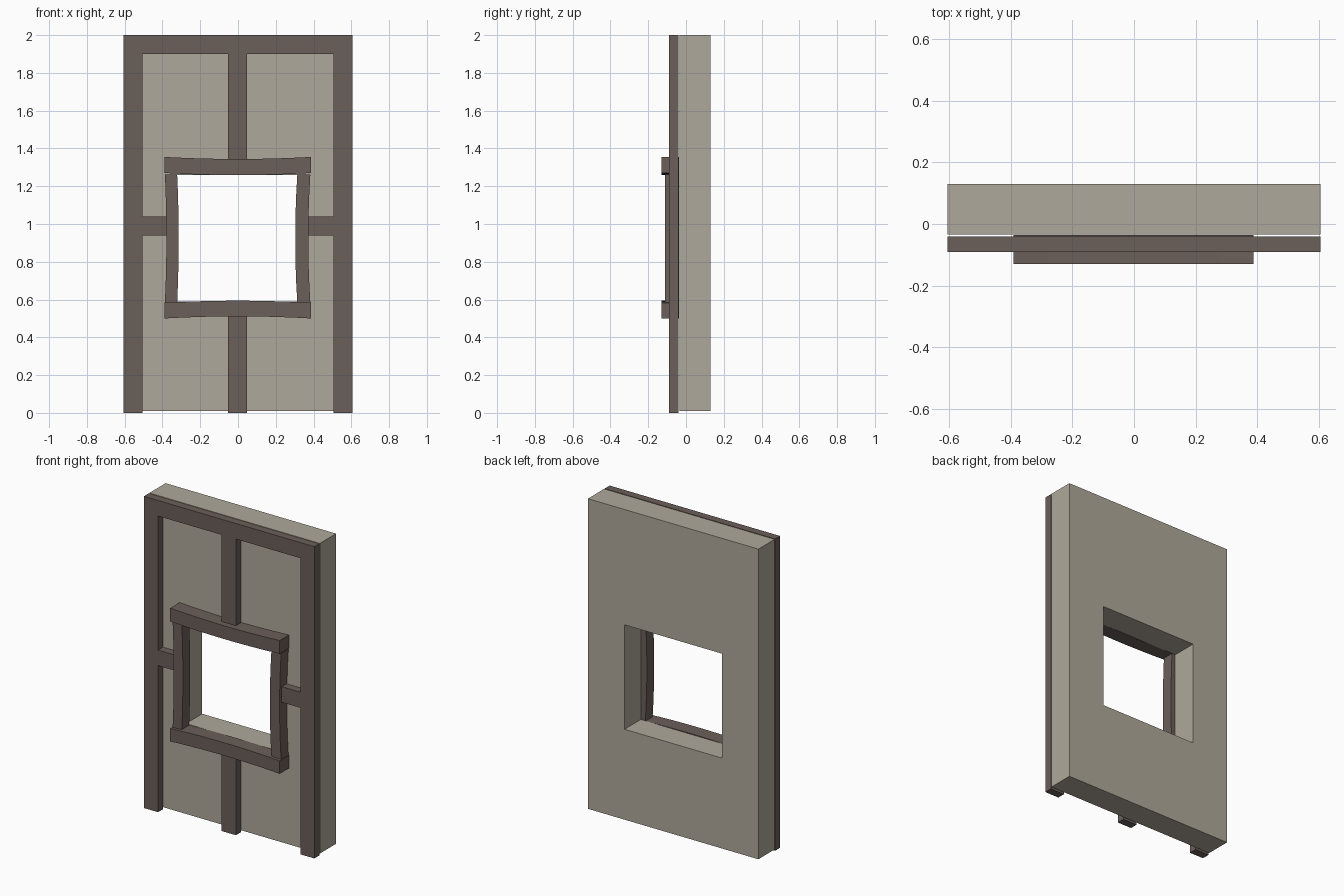
import bpy, bmesh

if "Cube" in bpy.data.objects:
    bpy.data.objects.remove(bpy.data.objects["Cube"])


def material(name, rgb):
    m = bpy.data.materials.new(name)
    m.diffuse_color = (*rgb, 1)
    m.use_nodes = True
    m.node_tree.nodes["Principled BSDF"].inputs["Base Color"].default_value = m.diffuse_color
    return m


plaster = material("plaster", (0.43, 0.396, 0.325))
timber = material("dark_timber", (0.147, 0.114, 0.102))


def finish(name, bm, mat):
    bmesh.ops.recalc_face_normals(bm, faces=bm.faces[:])
    me = bpy.data.meshes.new(name)
    bm.to_mesh(me)
    bm.free()
    me.materials.append(mat)
    ob = bpy.data.objects.new(name, me)
    bpy.context.collection.objects.link(ob)
    return ob


def beam(name, x, y, z, axis=None, sag=0.0, cuts=6):
    """Box from ranges; with an axis (0 or 2) its middle is bowed sideways by sag."""
    bm = bmesh.new()
    rng = (x, y, z)
    bmesh.ops.create_cube(bm, size=1)
    if axis is not None:
        edges = [e for e in bm.edges
                 if abs(e.verts[0].co[axis] - e.verts[1].co[axis]) > 0.5]
        bmesh.ops.subdivide_edges(bm, edges=edges, cuts=cuts)
    for v in bm.verts:
        t = 0 if axis is None else v.co[axis] * 2
        for i in range(3):
            a, b = rng[i]
            v.co[i] = a + (b - a) * (v.co[i] + 0.5)
        if axis is not None:
            v.co[2 - axis] += sag * (1 - t * t)
    return finish(name, bm, timber)


# Wall slab with a window opening
def rect(bm, w, z0, z1, y):
    return [bm.verts.new((sx * w, y, z)) for sx, z in
            ((-1, z0), (1, z0), (1, z1), (-1, z1))]


bm = bmesh.new()
rings = [rect(bm, 0.605, 0.01, 2.0, -0.034), rect(bm, 0.605, 0.01, 2.0, 0.13),
         rect(bm, 0.345, 0.59, 1.26, 0.13), rect(bm, 0.345, 0.59, 1.26, -0.034)]
for k in range(4):
    a, b = rings[k], rings[(k + 1) % 4]
    for i in range(4):
        j = (i + 1) % 4
        bm.faces.new((a[i], a[j], b[j], b[i]))
finish("wall", bm, plaster)

# Straight timbers on the front
Y = (-0.09, -0.04)
beam("top_beam", (-0.605, 0.605), Y, (1.9, 2.0))
beam("left_post", (-0.605, -0.505), Y, (0.0, 1.9))
beam("right_post", (0.505, 0.605), Y, (0.0, 1.9))
beam("upper_stud", (-0.053, 0.048), Y, (1.34, 1.9))
beam("lower_stud", (-0.053, 0.048), Y, (0.0, 0.515))
beam("left_rail", (-0.505, -0.375), Y, (0.94, 1.04))
beam("right_rail", (0.365, 0.505), Y, (0.94, 1.04))

# Slightly bowed window frame
YF = (-0.13, -0.036)
YS = (-0.11, -0.036)
beam("window_head", (-0.39, 0.387), YF, (1.27, 1.355), 0, -0.011)
beam("window_sill", (-0.39, 0.387), YF, (0.5, 0.583), 0, 0.011)
beam("window_left_jamb", (-0.387, -0.322), YS, (0.583, 1.262), 2, 0.008)
beam("window_right_jamb", (0.314, 0.383), YS, (0.583, 1.262), 2, -0.011)
